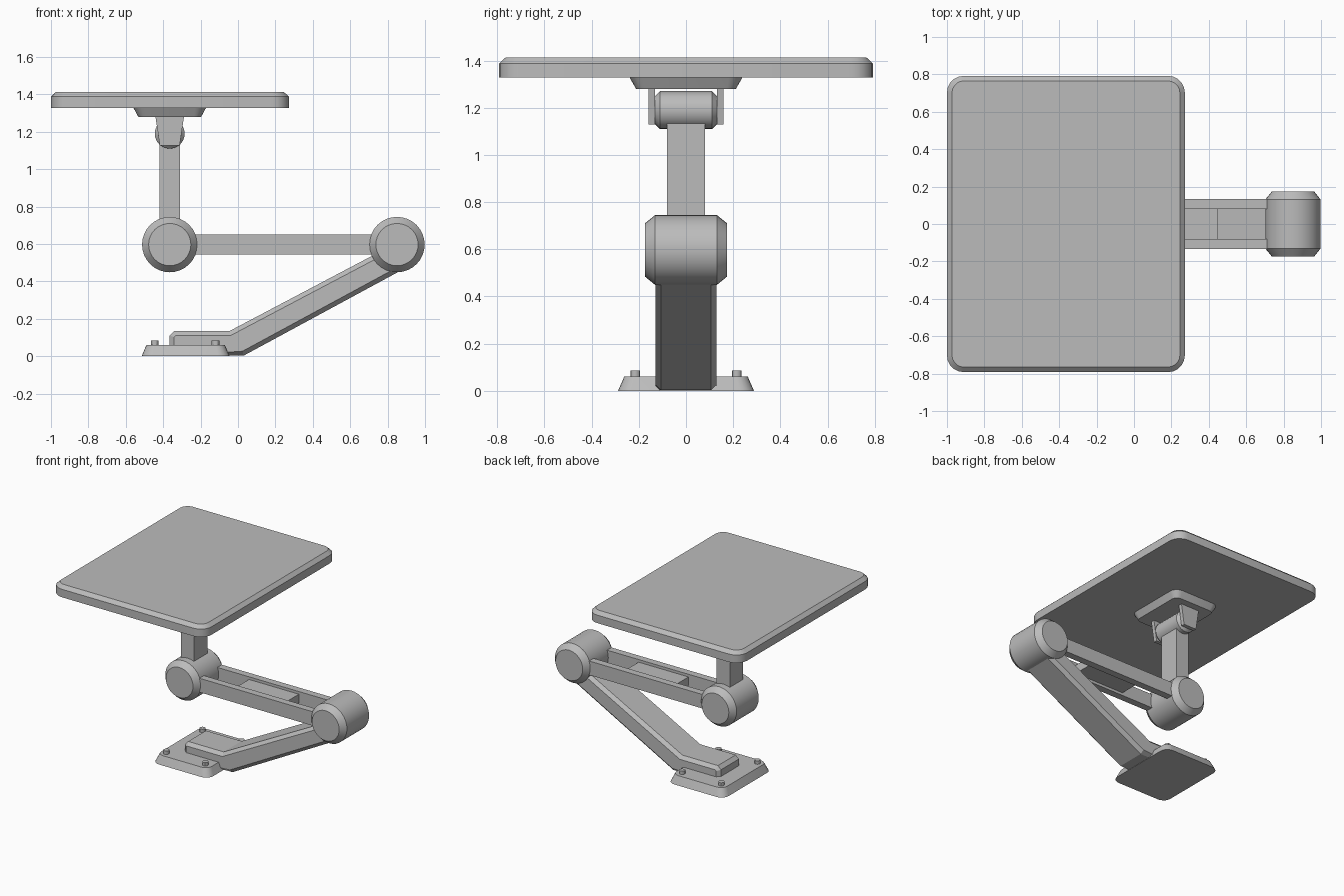
import bpy, bmesh, math

if "Cube" in bpy.data.objects:
    bpy.data.objects.remove(bpy.data.objects["Cube"], do_unlink=True)

GREY = (0.5, 0.5, 0.5, 1)
metal = bpy.data.materials.new("plain grey")
metal.use_nodes = True
metal.diffuse_color = GREY
metal.node_tree.nodes["Principled BSDF"].inputs["Base Color"].default_value = GREY

TILT_X, REACH_X, JOINT_Z = -0.365, 0.85, 0.597


def finish(name, bm, smooth=False):
    bmesh.ops.recalc_face_normals(bm, faces=bm.faces)
    mesh = bpy.data.meshes.new(name)
    bm.to_mesh(mesh)
    bm.free()
    mesh.materials.append(metal)
    obj = bpy.data.objects.new(name, mesh)
    bpy.context.collection.objects.link(obj)
    if smooth:
        bpy.ops.object.select_all(action='DESELECT')
        obj.select_set(True)
        bpy.context.view_layer.objects.active = obj
        bpy.ops.object.shade_smooth_by_angle(angle=math.radians(30))
    return obj


def loft(name, rings, smooth=False):
    """Skin a stack of equal-length closed rings and cap both ends."""
    bm = bmesh.new()
    loops = [[bm.verts.new(p) for p in ring] for ring in rings]
    n = len(loops[0])
    for a, b in zip(loops, loops[1:]):
        for i in range(n):
            j = (i + 1) % n
            bm.faces.new((a[i], a[j], b[j], b[i]))
    bm.faces.new(loops[0])
    bm.faces.new(loops[-1])
    return finish(name, bm, smooth)


def rounded_ring(cx, hx, hy, z, r, steps=5):
    ring = []
    for k, (sx, sy) in enumerate(((1, 1), (-1, 1), (-1, -1), (1, -1))):
        for s in range(steps + 1):
            a = math.pi / 2 * (k + s / steps)
            ring.append((cx + sx * (hx - r) + r * math.cos(a),
                         sy * (hy - r) + r * math.sin(a), z))
    return ring


def plate(name, cx, levels):
    """Rounded plate from (half x, half y, z, corner radius) levels."""
    return loft(name, [rounded_ring(cx, *lv) for lv in levels], True)


def barrel(name, x, z, r, half, cut_r, cut_y, sides=32):
    """Chamfered cylinder lying along y."""
    rings = []
    for y, rad in ((-half, r - cut_r), (cut_y - half, r),
                   (half - cut_y, r), (half, r - cut_r)):
        rings.append([(x + rad * math.cos(math.tau * i / sides), y,
                       z + rad * math.sin(math.tau * i / sides)) for i in range(sides)])
    return loft(name, rings, True)


def extrude_y(name, profile, y0, y1):
    return loft(name, [[(x, y, z) for x, z in profile] for y in (y0, y1)])


def box(name, x0, x1, y0, y1, z0, z1):
    return extrude_y(name, [(x0, z0), (x1, z0), (x1, z1), (x0, z1)], y0, y1)


# Base plate with four bolts
plate("base_plate", -0.28, [(0.235, 0.288, 0, 0.06), (0.21, 0.262, 0.06, 0.05)])
for x in (-0.445, -0.12):
    for y in (-0.215, 0.215):
        bm = bmesh.new()
        bmesh.ops.create_cone(bm, cap_ends=True, segments=12, radius1=0.021,
                              radius2=0.021, depth=0.045)
        bmesh.ops.translate(bm, verts=bm.verts, vec=(x, y, 0.0625))
        finish("base_bolt", bm, True)

# Lower arm: flat foot, then a chamfered slope up to the elbow
foot = [(-0.365, 0.003), (0.03, 0.003), (0.865, 0.455), (0.85, 0.607),
        (-0.045, 0.135), (-0.34, 0.135), (-0.365, 0.11)]
lower = []
for y, inset in ((-0.13, 0.024), (-0.106, 0), (0.106, 0), (0.13, 0.024)):
    ring = [(x, y, z) for x, z in foot]
    if inset:
        for i, (dx, dz) in enumerate(((1, 0), (-0.25, 1), (-0.5, 0.87), (0.5, -0.87),
                                      (0.25, -1), (0.3, -1), (1, -0.3))):
            x, _, z = ring[i]
            ring[i] = (x + dx * inset, y, z + dz * inset)
    lower.append(ring)
loft("lower_arm", lower)

# Elbow and shoulder joints
barrel("elbow_joint", REACH_X, JOINT_Z, 0.148, 0.174, 0.035, 0.043)
barrel("shoulder_joint", TILT_X, JOINT_Z, 0.148, 0.174, 0.035, 0.043)

# Upper arm: two rails joined by a middle web
for side in (-1, 1):
    a, b = sorted((side * 0.08, side * 0.133))
    box("arm_rail", TILT_X, REACH_X, a, b, 0.545, 0.65)
box("arm_web", 0.035, 0.45, -0.08, 0.08, 0.565, 0.63)

# Post and tilt hinge
box("post", -0.42, -0.31, -0.08, 0.08, JOINT_Z, 1.17)
barrel("tilt_hinge", TILT_X, 1.19, 0.08, 0.133, 0.022, 0.022, 24)
for side in (-1, 1):
    a, b = sorted((side * 0.132, side * 0.16))
    extrude_y("hinge_ear", [(-0.418, 1.128), (-0.312, 1.128),
                            (-0.288, 1.285), (-0.442, 1.285)], a, b)

# Mounting block and top tray
plate("tray_mount", TILT_X, [(0.168, 0.212, 1.28, 0.04), (0.195, 0.24, 1.33, 0.06)])
plate("tray", -0.364, [(0.636, 0.792, 1.328, 0.09), (0.636, 0.792, 1.388, 0.09),
                       (0.609, 0.765, 1.413, 0.063)])
